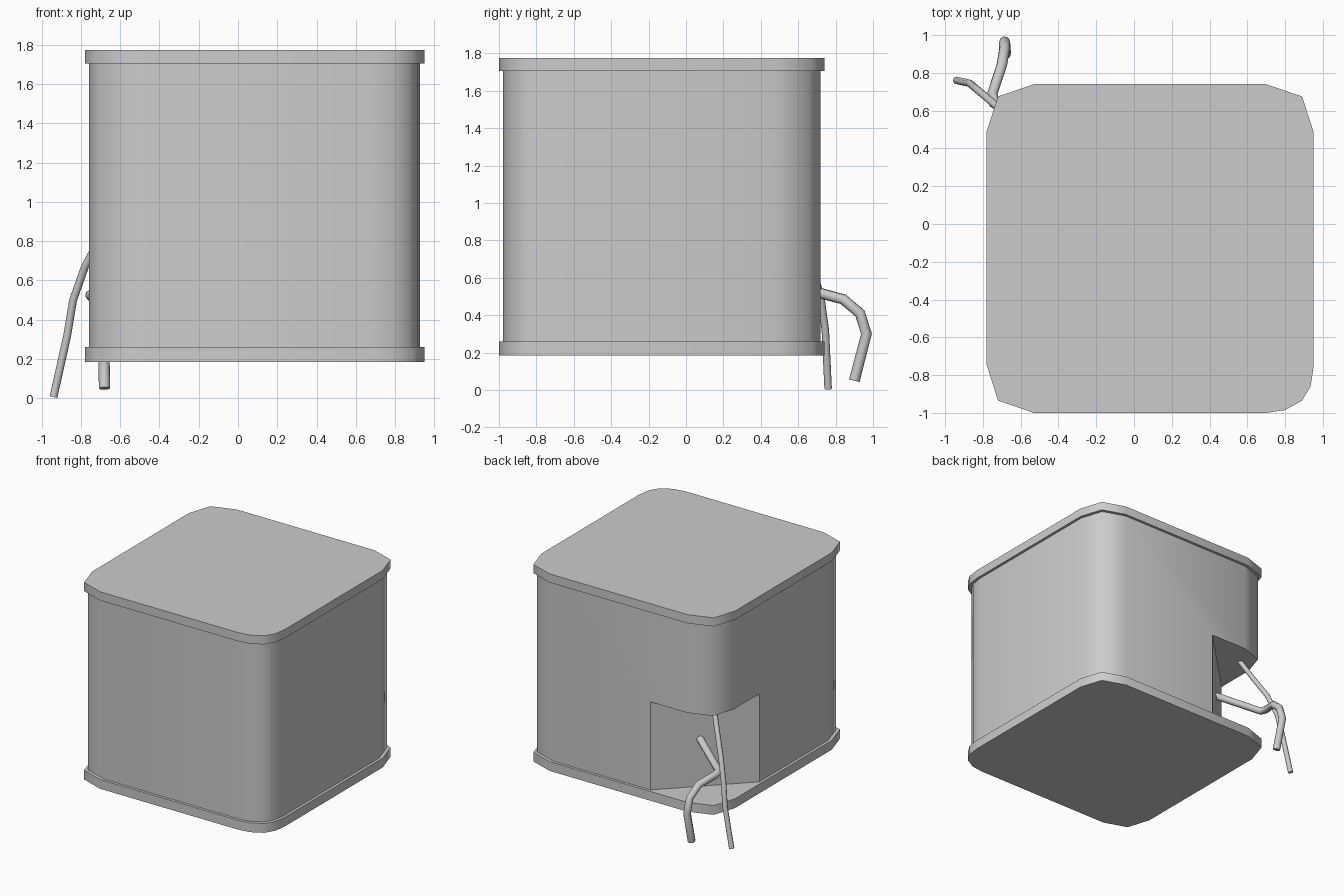
import bpy
import bmesh
from math import radians

cube = bpy.data.objects.get("Cube")
if cube:
    bpy.data.objects.remove(cube, do_unlink=True)

GREY = (0.6, 0.6, 0.6, 1)
grey = bpy.data.materials.new("plain grey")
grey.use_nodes = True
grey.diffuse_color = GREY
grey.node_tree.nodes["Principled BSDF"].inputs["Base Color"].default_value = GREY

# Rounded-square outline; the front corner on the +x side is rounder
OUTLINE = [(-.78, .49), (-.72, .675), (-.53, .74), (.70, .74), (.89, .675),
           (.95, .49), (.95, -.76), (.935, -.86), (.89, -.935), (.80, -.985),
           (.70, -1), (-.53, -1), (-.72, -.935), (-.78, -.745)]


def prism(name, points, z0, z1):
    """Extrude a flat outline upward between two heights."""
    bm = bmesh.new()
    base = bm.faces.new([bm.verts.new((x, y, z0)) for x, y in points])
    top = bmesh.ops.extrude_face_region(bm, geom=[base])["geom"]
    verts = [v for v in top if isinstance(v, bmesh.types.BMVert)]
    bmesh.ops.translate(bm, verts=verts, vec=(0, 0, z1 - z0))
    bmesh.ops.recalc_face_normals(bm, faces=bm.faces)
    mesh = bpy.data.meshes.new(name)
    bm.to_mesh(mesh)
    bm.free()
    mesh.materials.append(grey)
    obj = bpy.data.objects.new(name, mesh)
    bpy.context.collection.objects.link(obj)
    return obj


def smooth(obj):
    bpy.ops.object.select_all(action='DESELECT')
    obj.select_set(True)
    bpy.context.view_layer.objects.active = obj
    bpy.ops.object.shade_smooth_by_angle(angle=radians(60))


def cable(name, points, radius):
    curve = bpy.data.curves.new(name, 'CURVE')
    curve.dimensions = '3D'
    curve.bevel_depth = radius
    curve.bevel_resolution = 2
    curve.use_fill_caps = True
    spline = curve.splines.new('POLY')
    spline.points.add(len(points) - 1)
    for p, co in zip(spline.points, points):
        p.co = (*co, 1)
    spline.use_smooth = True
    curve.materials.append(grey)
    obj = bpy.data.objects.new(name, curve)
    bpy.context.collection.objects.link(obj)


# Base plate and lid
for name, z0, z1 in (("base_plate", .185, .26), ("lid", 1.705, 1.775)):
    smooth(prism(name, OUTLINE, z0, z1))

# Body, slightly inset from the plates
CX, CY, INSET = .085, -.13, .975
body = prism("body", [(CX + (x - CX) * INSET, CY + (y - CY) * INSET)
                      for x, y in OUTLINE], .26, 1.705)
smooth(body)

# Diagonal notch cut from the back corner
cutter = prism("notch_cutter", [(-1.19, -.285), (.31, 1.215), (-1.19, 1.215)], .1, .97)
cutter.hide_render = True
notch = body.modifiers.new("notch", 'BOOLEAN')
notch.operation = 'DIFFERENCE'
notch.solver = 'EXACT'
notch.object = cutter
bpy.context.view_layer.objects.active = body
bpy.ops.object.modifier_apply(modifier=notch.name)
bpy.data.objects.remove(cutter, do_unlink=True)

# Cables hanging out of the notch
cable("thin_cable", [(-.62, .53, .98), (-.70, .60, .82), (-.78, .67, .67),
                     (-.84, .72, .5), (-.87, .745, .32), (-.94, .76, .006)], .02)
cable("thick_cable", [(-.44, .45, .64), (-.74, .64, .53), (-.75, .69, .525),
                      (-.70, .84, .485), (-.685, .93, .41), (-.685, .965, .3),
                      (-.68, .90, .05)], .029)
